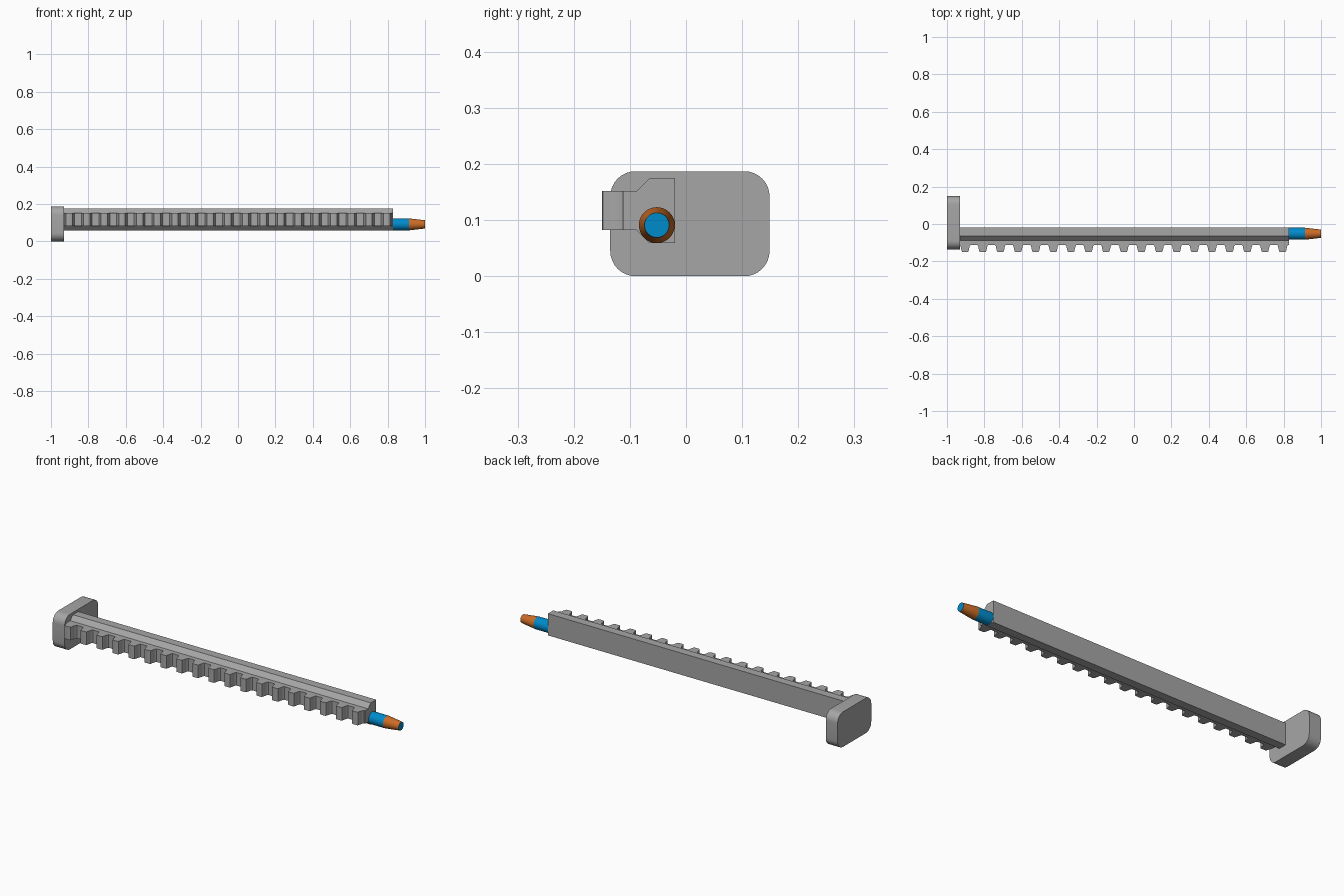
import bpy, bmesh, math
from mathutils import Vector

if "Cube" in bpy.data.objects:
    bpy.data.objects.remove(bpy.data.objects["Cube"])


def material(name, rgb):
    m = bpy.data.materials.new(name)
    m.diffuse_color = (*rgb, 1)
    m.use_nodes = True
    m.node_tree.nodes["Principled BSDF"].inputs["Base Color"].default_value = m.diffuse_color
    return m


GREY = material("grey", (0.38, 0.38, 0.38))
BLUE = material("blue", (0.0, 0.26, 0.6))
ORANGE = material("orange", (0.6, 0.15, 0.02))


def finish(bm, name, mats, smooth=False):
    bmesh.ops.recalc_face_normals(bm, faces=bm.faces)
    mesh = bpy.data.meshes.new(name)
    bm.to_mesh(mesh)
    bm.free()
    ob = bpy.data.objects.new(name, mesh)
    bpy.context.collection.objects.link(ob)
    for m in mats:
        mesh.materials.append(m)
    if smooth:
        bpy.ops.object.select_all(action='DESELECT')
        ob.select_set(True)
        bpy.context.view_layer.objects.active = ob
        bpy.ops.object.shade_smooth_by_angle(angle=math.radians(30))
    return ob


def extrude(name, points, direction, smooth=False):
    """Extrude a closed 3D outline into a solid."""
    bm = bmesh.new()
    face = bm.faces.new([bm.verts.new(p) for p in points])
    new = bmesh.ops.extrude_face_region(bm, geom=[face])["geom"]
    verts = [g for g in new if isinstance(g, bmesh.types.BMVert)]
    bmesh.ops.translate(bm, verts=verts, vec=Vector(direction))
    return finish(bm, name, [GREY], smooth)


X0, X1 = -0.93, 0.83

# End plate: rounded rectangle
Y0, Y1, H, R = -0.135, 0.149, 0.187, 0.045
outline = []
corners = [(Y1 - R, H - R), (Y0 + R, H - R), (Y0 + R, R), (Y1 - R, R)]
for i, (cy, cz) in enumerate(corners):
    for k in range(9):
        a = math.radians(90 * i + 90 * k / 8)
        outline.append((-1, cy + R * math.cos(a), cz + R * math.sin(a)))
extrude("end_plate", outline, (X0 + 1, 0, 0), True)

# Bar: chamfered section carrying the rack
section = [(-0.02, 0.059), (-0.02, 0.175), (-0.065, 0.175), (-0.088, 0.152),
           (-0.088, 0.082), (-0.065, 0.059)]
extrude("bar", [(X0, y, z) for y, z in section], (X1 - X0, 0, 0))

# Toothed rack along the front of the bar
ROOT, PITCH, FIRST, TEETH = -0.112, 0.0943, -0.903, 19
flank = [(0.029, 0), (0.0245, 0.006), (0.0225, 0.016), (0.0195, 0.029),
         (0.017, 0.036), (0.013, 0.038)]
rack = [(X0, -0.088), (X0, ROOT)]
for i in range(TEETH):
    c = FIRST + i * PITCH
    rack += [(max(c - w, X0 + 0.0005), ROOT - d) for w, d in flank]
    rack += [(c + w, ROOT - d) for w, d in reversed(flank)]
rack += [(X1, ROOT), (X1, -0.088)]
extrude("rack", [(x, y, 0.082) for x, y in rack], (0, 0, 0.07), True)

# Pin: blue cylinder, orange taper, blue tip face
bm = bmesh.new()
N, rings = 40, []
for x, r in [(X1, 0.032), (0.915, 0.032), (1.0, 0.022)]:
    rings.append([bm.verts.new((x, -0.052 + r * math.cos(2 * math.pi * k / N),
                                0.091 + r * math.sin(2 * math.pi * k / N)))
                  for k in range(N)])
for s in range(2):
    for k in range(N):
        j = (k + 1) % N
        f = bm.faces.new((rings[s][k], rings[s][j], rings[s + 1][j], rings[s + 1][k]))
        f.material_index = s
bm.faces.new(rings[0])
bm.faces.new(rings[2])
finish(bm, "pin", [BLUE, ORANGE], True)
